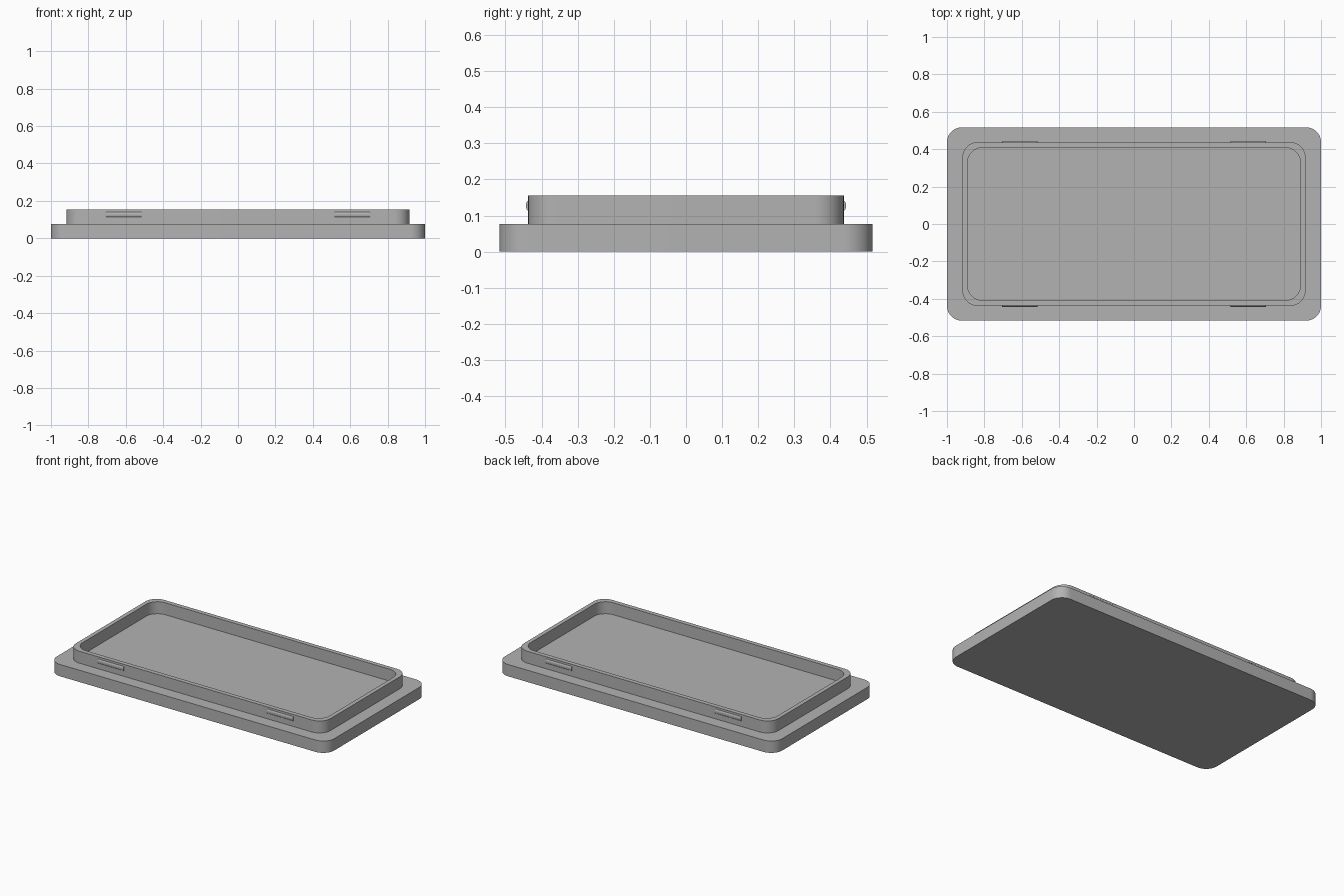
import bpy
import bmesh
import math

cube = bpy.data.objects.get("Cube")
if cube:
    bpy.data.objects.remove(cube, do_unlink=True)

BASE_TOP = 0.077
RIM_TOP = 0.155
RADIUS = 0.08
RIM_Y = 0.437

grey = bpy.data.materials.new("plain grey")
grey.use_nodes = True
colour = (0.45, 0.45, 0.45, 1)
grey.diffuse_color = colour
grey.node_tree.nodes["Principled BSDF"].inputs["Base Color"].default_value = colour


def rounded_rect(half_x, half_y, radius, steps=12):
    """Counter-clockwise outline with round corners."""
    points = []
    for corner, (sx, sy) in enumerate([(1, 1), (-1, 1), (-1, -1), (1, -1)]):
        for i in range(steps + 1):
            a = math.pi / 2 * (corner + i / steps)
            points.append((sx * (half_x - radius) + radius * math.cos(a),
                           sy * (half_y - radius) + radius * math.sin(a)))
    return points


def loop_at(bm, outline, z):
    return [bm.verts.new((x, y, z)) for x, y in outline]


def bridge(bm, a, b):
    for i in range(len(a)):
        j = (i + 1) % len(a)
        bm.faces.new((a[i], a[j], b[j], b[i]))


def finish(bm, name):
    bmesh.ops.recalc_face_normals(bm, faces=bm.faces)
    mesh = bpy.data.meshes.new(name)
    bm.to_mesh(mesh)
    bm.free()
    mesh.materials.append(grey)
    obj = bpy.data.objects.new(name, mesh)
    bpy.context.collection.objects.link(obj)
    bpy.ops.object.select_all(action='DESELECT')
    obj.select_set(True)
    bpy.context.view_layer.objects.active = obj
    bpy.ops.object.shade_smooth_by_angle(angle=math.radians(30))
    return obj


# Base plate
bm = bmesh.new()
outline = rounded_rect(1, 0.517, RADIUS)
low, high = loop_at(bm, outline, 0), loop_at(bm, outline, BASE_TOP)
bridge(bm, low, high)
bm.faces.new(low[::-1])
bm.faces.new(high)
finish(bm, "base_plate")

# Raised rim, a closed ring standing on the plate
bm = bmesh.new()
outer = rounded_rect(0.917, RIM_Y, RADIUS)
inner = rounded_rect(0.89, 0.408, RADIUS)
rings = [loop_at(bm, outer, BASE_TOP), loop_at(bm, outer, RIM_TOP),
         loop_at(bm, inner, RIM_TOP), loop_at(bm, inner, BASE_TOP)]
for i in range(len(rings)):
    bridge(bm, rings[i], rings[(i + 1) % len(rings)])
finish(bm, "raised_rim")

# Snap ridges: shallow round bars on the long sides of the rim
HALF_CHORD, BULGE, RIDGE_Z = 0.014, 0.006, 0.127
for side_y, y_name in ((-1, "front"), (1, "back")):
    for side_x, x_name in ((-1, "right"), (1, "left")):
        bm = bmesh.new()
        ends = []
        for x in (0.515, 0.705):
            ends.append([bm.verts.new((
                side_x * x,
                side_y * (RIM_Y + BULGE * math.sin(math.pi * i / 10)),
                RIDGE_Z + HALF_CHORD * math.cos(math.pi * i / 10)))
                for i in range(11)])
        bridge(bm, *ends)
        for end in ends:
            bm.faces.new(end)
        finish(bm, f"snap_ridge_{y_name}_{x_name}")
